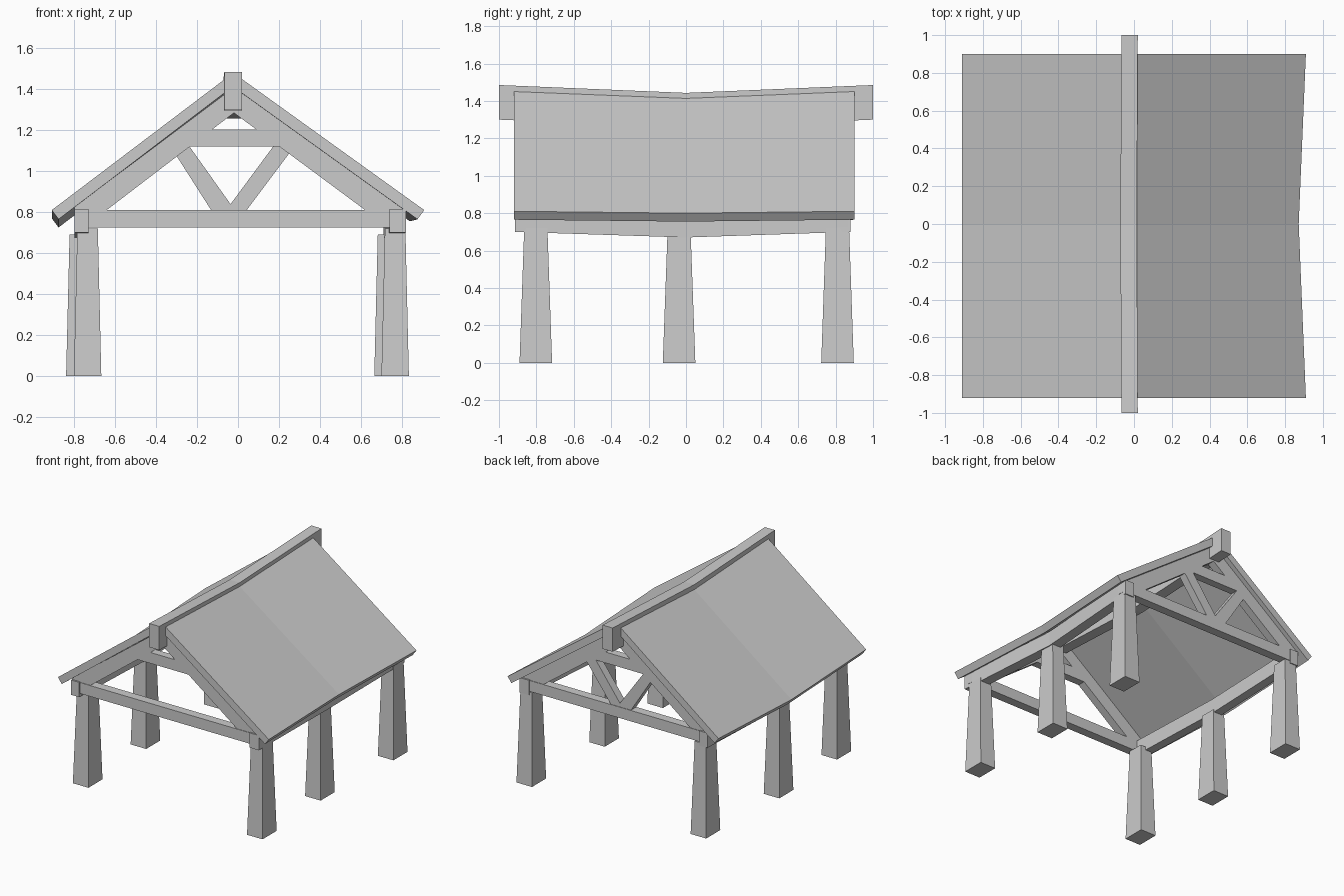
import bpy, bmesh

if "Cube" in bpy.data.objects:
    bpy.data.objects.remove(bpy.data.objects["Cube"])


def loft(name, sections):
    """Skin a list of equal-length vertex loops and cap both ends."""
    bm = bmesh.new()
    rings = [[bm.verts.new(p) for p in s] for s in sections]
    n = len(rings[0])
    for a, b in zip(rings, rings[1:]):
        for i in range(n):
            j = (i + 1) % n
            bm.faces.new((a[i], a[j], b[j], b[i]))
    bm.faces.new(rings[0])
    bm.faces.new(rings[-1])
    bmesh.ops.recalc_face_normals(bm, faces=bm.faces)
    me = bpy.data.meshes.new(name)
    bm.to_mesh(me)
    bm.free()
    ob = bpy.data.objects.new(name, me)
    bpy.context.collection.objects.link(ob)
    return ob


def at_y(profile, y, dx=0, dz=0):
    return [(x + dx, y, z + dz) for x, z in profile]


def rect(x0, x1, z0, z1):
    return [(x0, z0), (x1, z0), (x1, z1), (x0, z1)]


def sagging(name, profile, y0, y1, dx, dz):
    """Lengthwise timber whose middle is displaced by dx, dz."""
    loft(name, [at_y(profile, y0), at_y(profile, 0, dx, dz), at_y(profile, y1)])


# Ridge beam, sagging in the middle
sagging("ridge_beam", rect(-0.067, 0.02, 1.30, 1.485), -1, 1, -0.005, -0.042)

# Roof panels: the right eave also bows inwards
left = [(-0.91, 0.81), (-0.055, 1.457), (-0.03, 1.41), (-0.877, 0.765)]
sagging("left_roof", left, -0.92, 0.90, 0, -0.04)
right = [(0.91, 0.81), (0.01, 1.457), (-0.02, 1.41), (0.877, 0.765)]
right_mid = [(0.872, 0.80), (0.01, 1.417), (-0.02, 1.37), (0.84, 0.755)]
loft("right_roof", [at_y(right, -0.92), at_y(right_mid, 0), at_y(right, 0.90)])

# Wall plates along the eaves
sagging("left_wall_plate", rect(-0.80, -0.73, 0.70, 0.815), -0.915, 0.88, 0, -0.03)
sagging("right_wall_plate", rect(0.74, 0.82, 0.70, 0.815), -0.915, 0.88, -0.03, -0.03)

# Tapered posts
for side, x, mid_x in (("left", -0.735, -0.773), ("right", 0.768, 0.733)):
    for row, y in (("front", -0.803), ("middle", -0.037), ("back", 0.81)):
        px = mid_x if row == "middle" else x
        top = 0.69 if row == "middle" else 0.72
        loft(f"{row}_{side}_post", [
            [(px + sx * w, y + sy * d, z) for sx, sy in ((-1, -1), (1, -1), (1, 1), (-1, 1))]
            for z, w, d in ((0, 0.067, 0.087), (top, 0.05, 0.062))])

# Gable trusses; only the back one carries the V struts
parts = {
    "tie_beam": rect(-0.80, 0.82, 0.725, 0.81),
    "left_rafter": [(-0.80, 0.80), (-0.80, 0.825), (-0.02, 1.41), (-0.02, 1.285), (-0.655, 0.80)],
    "right_rafter": [(0.82, 0.80), (0.82, 0.82), (-0.02, 1.41), (-0.02, 1.285), (0.635, 0.80)],
    "collar_beam": [(-0.30, 1.12), (0.28, 1.12), (0.17, 1.205), (-0.19, 1.205)],
}
struts = {
    "left_strut": [(-0.125, 0.80), (-0.03, 0.80), (-0.03, 0.83), (-0.24, 1.125), (-0.31, 1.09)],
    "right_strut": [(-0.065, 0.80), (0.035, 0.80), (0.26, 1.10), (0.24, 1.125), (0.175, 1.125)],
}
for end, y0, y1, items in (("front", -0.905, -0.835, parts),
                           ("back", 0.80, 0.87, {**parts, **struts})):
    for name, prof in items.items():
        inset = 0.0 if name == "tie_beam" else 0.004
        loft(f"{end}_{name}", [at_y(prof, y0 + inset), at_y(prof, y1 - inset)])
